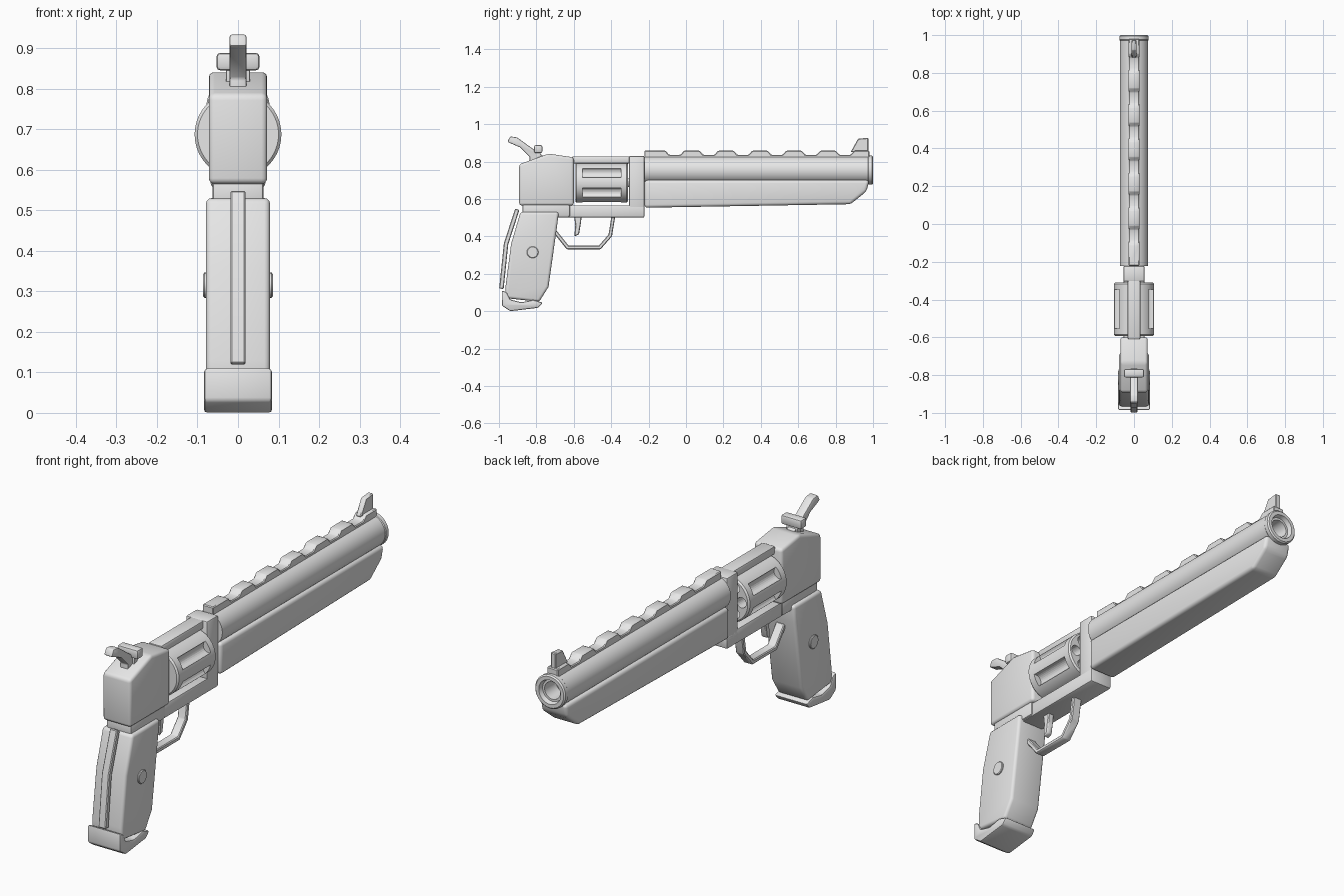
import bpy, bmesh, math
from mathutils import Matrix, Vector

cube = bpy.data.objects.get("Cube")
if cube:
    bpy.data.objects.remove(cube, do_unlink=True)

grey = bpy.data.materials.new("light grey")
grey.use_nodes = True
grey.diffuse_color = (0.8, 0.8, 0.8, 1)
grey.node_tree.nodes["Principled BSDF"].inputs["Base Color"].default_value = (0.8, 0.8, 0.8, 1)


def finish(name, bm, bevel=0.0, segments=2, smooth=True):
    """Bevel the hard edges, then make a shaded object."""
    bmesh.ops.recalc_face_normals(bm, faces=bm.faces)
    if bevel:
        hard = [e for e in bm.edges if e.calc_face_angle(0) > math.radians(25)]
        bmesh.ops.bevel(bm, geom=hard, offset=bevel, segments=segments,
                        profile=0.5, affect='EDGES', clamp_overlap=True)
    mesh = bpy.data.meshes.new(name)
    bm.to_mesh(mesh)
    bm.free()
    mesh.materials.append(grey)
    obj = bpy.data.objects.new(name, mesh)
    bpy.context.collection.objects.link(obj)
    if smooth:
        shade(obj)
    return obj


def shade(obj):
    bpy.ops.object.select_all(action='DESELECT')
    obj.select_set(True)
    bpy.context.view_layer.objects.active = obj
    bpy.ops.object.shade_smooth_by_angle(angle=math.radians(35))


def slab(name, profile, half, bevel=0.008, segments=2):
    """Side profile of (y, z) points, extruded across x."""
    bm = bmesh.new()
    face = bm.faces.new([bm.verts.new((-half, y, z)) for y, z in profile])
    ext = bmesh.ops.extrude_face_region(bm, geom=[face])
    new = [v for v in ext["geom"] if isinstance(v, bmesh.types.BMVert)]
    bmesh.ops.translate(bm, vec=(2 * half, 0, 0), verts=new)
    return finish(name, bm, bevel, segments)


def box(name, y0, y1, z0, z1, half, bevel=0.008):
    return slab(name, [(y0, z0), (y1, z0), (y1, z1), (y0, z1)], half, bevel)


def strip(name, path, thick, half, bevel=0.004):
    """Flat band following a (y, z) path, with mitred corners."""
    pts = [Vector(p) for p in path]
    outer, inner = [], []
    for i, p in enumerate(pts):
        a = (p - pts[i - 1]).normalized() if i else (pts[1] - p).normalized()
        b = (pts[i + 1] - p).normalized() if i < len(pts) - 1 else a
        n = Vector((-(a + b).y, (a + b).x)).normalized()
        n *= thick / 2 / max(0.5, n.dot(Vector((-a.y, a.x))))
        outer.append(tuple(p + n))
        inner.append(tuple(p - n))
    return slab(name, outer + inner[::-1], half, bevel, 1)


def lathe(name, profile, z, steps=48):
    """Spin (radius, y) points around a lengthwise axis at height z."""
    bm = bmesh.new()
    vs = [bm.verts.new((r, y, z)) for r, y in profile]
    edges = [bm.edges.new(pair) for pair in zip(vs, vs[1:])]
    bmesh.ops.spin(bm, geom=vs + edges, cent=(0, 0, z), axis=(0, 1, 0),
                   angle=math.tau, steps=steps)
    bmesh.ops.remove_doubles(bm, verts=bm.verts, dist=0.0002)
    return finish(name, bm)


def rod(bm, centre, radius, length, axis):
    turn = Matrix.Rotation(math.pi / 2, 4, axis)
    bmesh.ops.create_cone(bm, cap_ends=True, segments=24, radius1=radius,
                          radius2=radius, depth=length,
                          matrix=Matrix.Translation(centre) @ turn)


# Frame around the drum
slab("rear_frame", [(-0.892, 0.565), (-0.6, 0.565), (-0.6, 0.822),
                    (-0.735, 0.842), (-0.892, 0.785)], 0.072, 0.014, 3)
box("grip_neck", -0.875, -0.62, 0.505, 0.575, 0.063)
box("lower_frame", -0.7, -0.222, 0.5, 0.566, 0.056)
box("front_post", -0.305, -0.222, 0.5, 0.83, 0.056)
box("top_strap", -0.61, -0.23, 0.79, 0.828, 0.034)

# Drum with flutes and chambers cut out
AXIS_Z = 0.687
drum = lathe("drum", [(0, -0.592), (0.1, -0.592), (0.107, -0.585),
                      (0.107, -0.317), (0.1, -0.31), (0, -0.31)], AXIS_Z, 60)
bm = bmesh.new()
for i in range(6):
    flute = math.radians(30 + 60 * i)
    hole = math.radians(60 * i)
    rod(bm, (0.107 * math.cos(flute), -0.45, AXIS_Z + 0.107 * math.sin(flute)),
        0.028, 0.205, 'X')
    rod(bm, (0.068 * math.cos(hole), -0.32, AXIS_Z + 0.068 * math.sin(hole)),
        0.024, 0.1, 'X')
cutter = finish("drum_cutter", bm, smooth=False)
cutter.hide_render = True
cut = drum.modifiers.new("cut", 'BOOLEAN')
cut.operation = 'DIFFERENCE'
cut.solver = 'EXACT'
cut.object = cutter
bpy.context.view_layer.objects.active = drum
bpy.ops.object.modifier_apply(modifier=cut.name)
bpy.data.objects.remove(cutter, do_unlink=True)
shade(drum)
lathe("drum_pin", [(0, -0.32), (0.022, -0.32), (0.022, -0.25), (0, -0.25)], AXIS_Z, 24)

# Barrel with flared muzzle ring and recessed bore
lathe("barrel", [(0, -0.222), (0.075, -0.222), (0.075, 0.972), (0.078, 0.976),
                 (0.078, 0.994), (0.072, 1.0), (0.056, 1.0), (0.05, 0.98),
                 (0.04, 0.98), (0.037, 0.9), (0, 0.9)], 0.754)
slab("under_lug", [(-0.222, 0.553), (0.88, 0.572), (0.965, 0.64),
                   (0.98, 0.7), (-0.222, 0.7)], 0.068, 0.016, 3)

# Notched rib along the barrel top
rib = [(0.98, 0.81), (-0.222, 0.81), (-0.222, 0.858)]
for i in range(6):
    y = -0.06 + 0.182 * i
    rib += [(y - 0.05, 0.858), (y - 0.03, 0.836), (y + 0.03, 0.836), (y + 0.05, 0.858)]
slab("top_rib", rib + [(0.98, 0.858)], 0.028, 0.004, 1)
slab("front_sight", [(0.88, 0.85), (0.92, 0.922), (0.975, 0.927), (0.975, 0.85)],
     0.013, 0.004, 1)

# Rear sight and hammer
box("rear_sight", -0.812, -0.768, 0.845, 0.888, 0.053, 0.009)
box("rear_sight_stem", -0.803, -0.777, 0.8, 0.86, 0.03, 0.004)
slab("hammer", [(-0.955, 0.905), (-0.94, 0.934), (-0.905, 0.93), (-0.83, 0.876),
                (-0.75, 0.82), (-0.84, 0.79), (-0.835, 0.825), (-0.885, 0.875)],
     0.021, 0.006)

# Grip
slab("grip", [(-0.885, 0.53), (-0.68, 0.53), (-0.69, 0.45), (-0.735, 0.13),
              (-0.785, 0.05), (-0.965, 0.07), (-0.965, 0.13), (-0.935, 0.36)],
     0.079, 0.014, 3)
strip("back_strap", [(-0.902, 0.545), (-0.962, 0.36), (-0.987, 0.12)], 0.024, 0.019)
slab("grip_cap", [(-0.985, 0.112), (-0.958, 0.1), (-0.94, 0.062), (-0.88, 0.047),
                  (-0.815, 0.06), (-0.765, 0.045), (-0.79, 0.018), (-0.94, 0),
                  (-0.985, 0.03)], 0.084, 0.008)
bm = bmesh.new()
rod(bm, (0, -0.82, 0.315), 0.031, 0.172, 'Y')
finish("grip_screws", bm, 0.003, 1)

# Trigger and guard
slab("trigger", [(-0.6, 0.52), (-0.556, 0.52), (-0.562, 0.47), (-0.572, 0.41),
                 (-0.597, 0.4), (-0.592, 0.46)], 0.015, 0.004, 1)
strip("trigger_guard", [(-0.7, 0.425), (-0.632, 0.34), (-0.462, 0.34),
                        (-0.405, 0.405), (-0.388, 0.51)], 0.02, 0.022)
